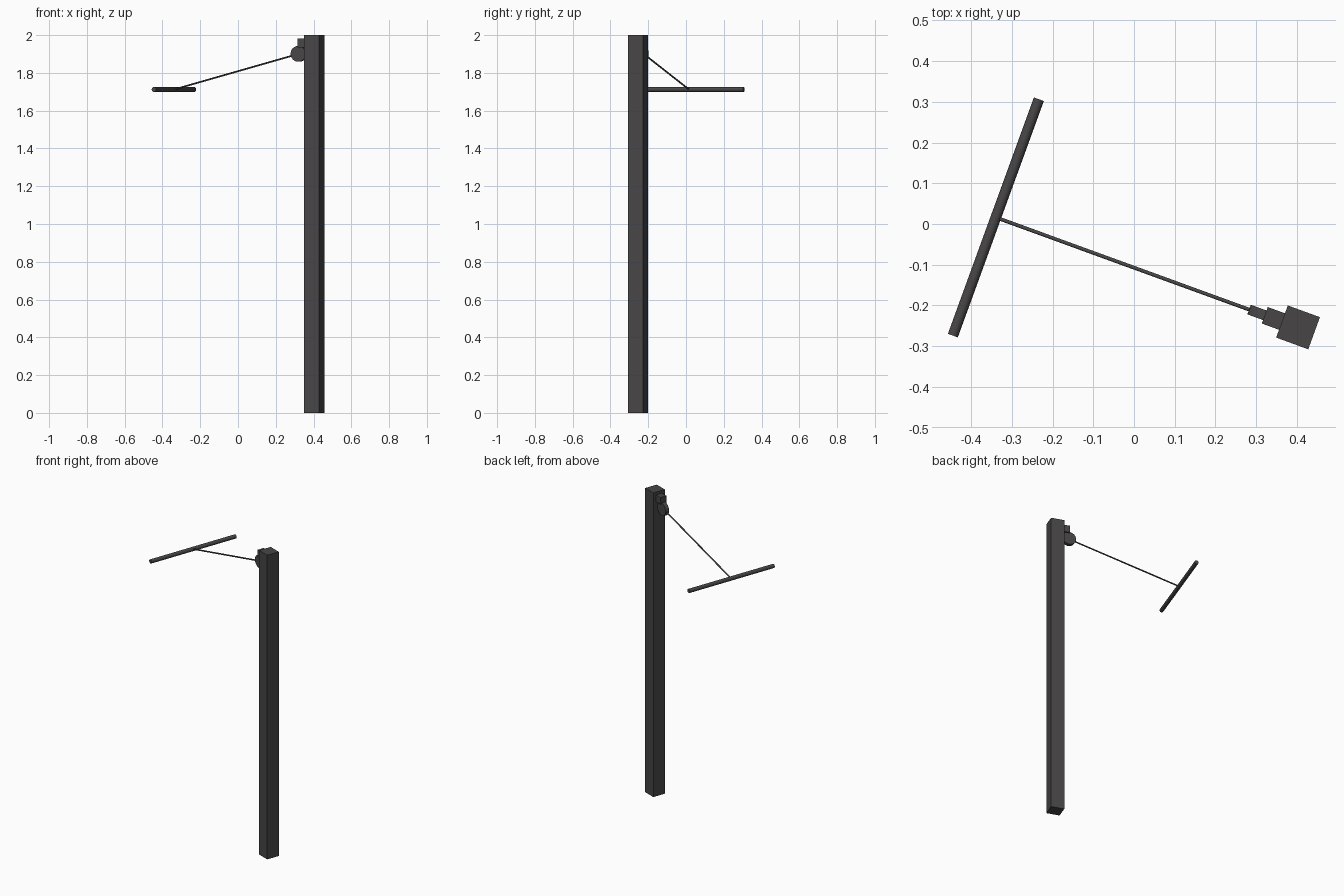
import bpy
from math import radians
from mathutils import Matrix, Vector

cube = bpy.data.objects.get("Cube")
if cube:
    bpy.data.objects.remove(cube, do_unlink=True)

# One dark grey finish for every part
metal = bpy.data.materials.new("dark_grey_metal")
metal.use_nodes = True
colour = (0.064, 0.060, 0.060, 1)
metal.diffuse_color = colour
metal.node_tree.nodes["Principled BSDF"].inputs["Base Color"].default_value = colour

# Local frame: origin on the post axis, +x runs out along the arm
frame = Matrix.Translation((0.403, -0.254, 0)) @ Matrix.Rotation(radians(160), 4, "Z")


def finish(name):
    ob = bpy.context.object
    ob.name = name
    ob.data.materials.append(metal)
    return ob


def box(name, centre, size):
    bpy.ops.mesh.primitive_cube_add(size=1)
    ob = finish(name)
    ob.data.transform(Matrix.Diagonal((*size, 1)))
    ob.matrix_world = frame @ Matrix.Translation(centre)


def rod(name, start, end, radius, sides=16):
    a, b = Vector(start), Vector(end)
    bpy.ops.mesh.primitive_cylinder_add(vertices=sides, radius=radius, depth=(b - a).length)
    bpy.ops.object.shade_smooth_by_angle(angle=radians(30))
    ob = finish(name)
    turn = (b - a).to_track_quat("Z", "Y").to_matrix().to_4x4()
    ob.matrix_world = frame @ Matrix.Translation((a + b) / 2) @ turn


# Square post and the small block near its top
post = 0.084
box("post", (0, 0, 1), (post, post, 2))
box("bracket", (0.064, 0, 1.958), (0.046, 0.043, 0.046))

# Pivot disc, hanging rod and crossbar
pivot = (0.086, 0, 1.901)
bar_mid = (0.79, 0, 1.712)
rod("pivot_disc", (0.086, -0.0125, 1.901), (0.086, 0.0125, 1.901), 0.042, 24)
rod("arm_rod", pivot, bar_mid, 0.0045)
rod("crossbar", (0.79, -0.309, 1.712), (0.79, 0.309, 1.712), 0.013)
